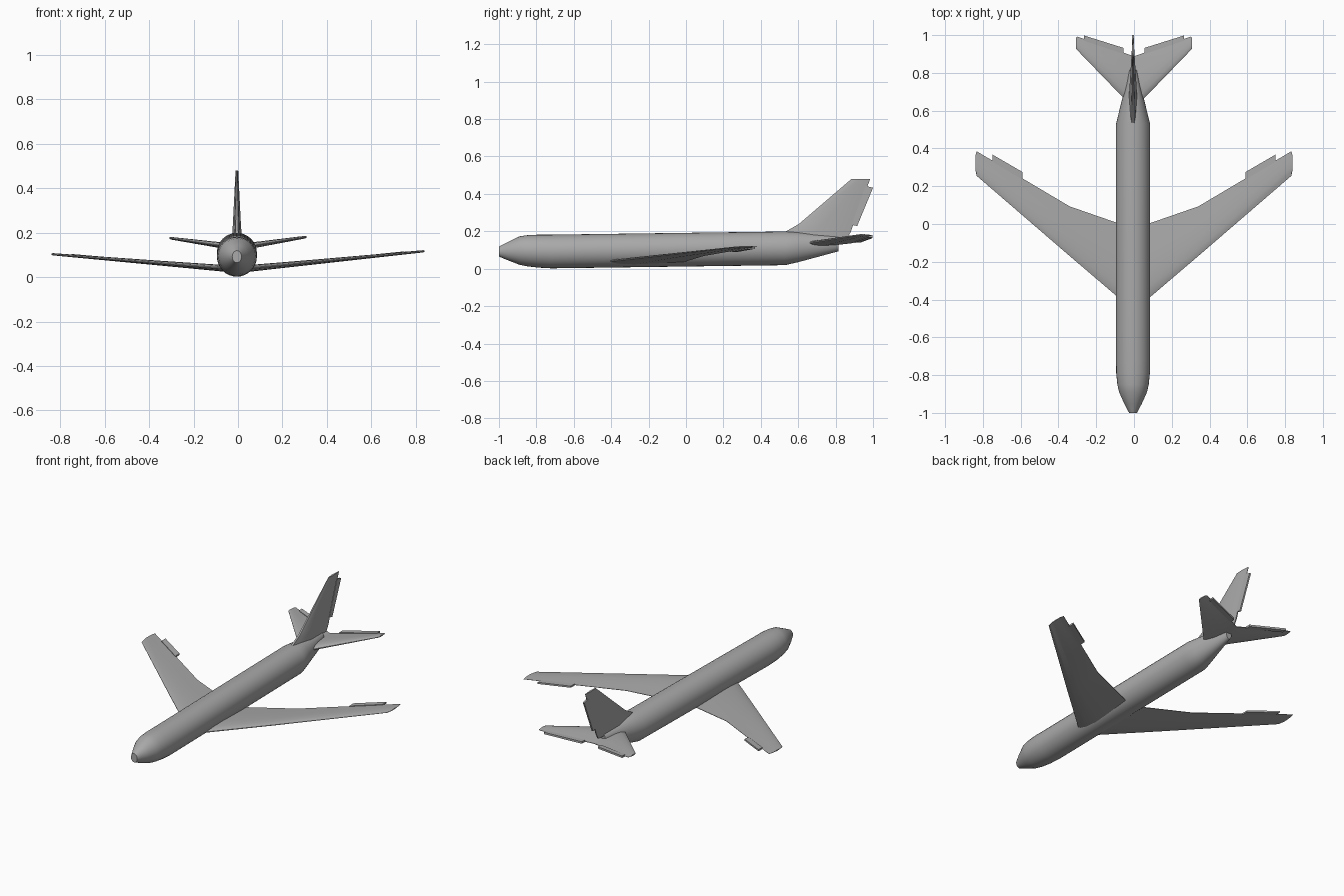
import bpy, bmesh, math
from mathutils import Vector

cube = bpy.data.objects.get("Cube")
if cube:
    bpy.data.objects.remove(cube)

grey = bpy.data.materials.new("plain grey")
grey.use_nodes = True
colour = (0.4, 0.4, 0.4, 1)
grey.diffuse_color = colour
grey.node_tree.nodes["Principled BSDF"].inputs["Base Color"].default_value = colour

MID = -0.005    # centre line of the body
ROLL = 0.008    # slight lean of the airframe


def loft(name, rings, angle=25):
    """Skin a row of closed rings and cap both ends."""
    bm = bmesh.new()
    rows = [[bm.verts.new(p) for p in ring] for ring in rings]
    n = len(rows[0])
    for a, b in zip(rows, rows[1:]):
        for i in range(n):
            j = (i + 1) % n
            bm.faces.new((a[i], a[j], b[j], b[i]))
    bm.faces.new(rows[0])
    bm.faces.new(rows[-1])
    bmesh.ops.recalc_face_normals(bm, faces=bm.faces)
    mesh = bpy.data.meshes.new(name)
    bm.to_mesh(mesh)
    bm.free()
    mesh.materials.append(grey)
    obj = bpy.data.objects.new(name, mesh)
    bpy.context.collection.objects.link(obj)
    bpy.ops.object.select_all(action='DESELECT')
    obj.select_set(True)
    bpy.context.view_layer.objects.active = obj
    bpy.ops.object.shade_smooth_by_angle(angle=math.radians(angle))
    return obj


# Chord fraction and thickness fraction, front to back
FOIL = [(0, 0.15), (0.04, 0.5), (0.15, 0.85), (0.35, 1), (0.65, 0.65), (1, 0.1)]
FIN_FOIL = [(0, 0.3), (0.1, 0.6), (0.45, 1), (1, 0.15)]
SLAB = [(0, 1), (1, 1)]


def section(front, back, half, across, foil):
    front, back, across = Vector(front), Vector(back), Vector(across)
    upper = [front.lerp(back, t) + across * half * k for t, k in foil]
    lower = [front.lerp(back, t) - across * half * k for t, k in reversed(foil)]
    return upper + lower


def flat_surface(name, side, sections, foil):
    """Wing-like part: each section is x, front y, z, back y, z, half thickness."""
    rings = []
    for x, y1, z1, y2, z2, half in sections:
        sx = side * x
        lean = ROLL * sx
        rings.append(section((sx, y1, z1 + lean), (sx, y2, z2 + lean),
                             half, (0, 0, 1), foil))
    loft(name, rings)


def fin_surface(name, sections, foil):
    """Upright part: each section is front y, z, back y, z, half thickness."""
    loft(name, [section((MID, y1, z1), (MID, y2, z2), half, (1, 0, 0), foil)
                for y1, z1, y2, z2, half in sections])


# Body: y, centre z, half width, half height
STATIONS = [(-1, 0.092, 0.021, 0.027), (-0.95, 0.094, 0.047, 0.05),
            (-0.89, 0.097, 0.074, 0.076), (-0.85, 0.096, 0.083, 0.083),
            (-0.79, 0.094, 0.089, 0.088), (-0.72, 0.092, 0.09, 0.09),
            (0.53, 0.109, 0.09, 0.09), (0.6, 0.115, 0.073, 0.08),
            (0.815, 0.133, 0.02, 0.04)]
SIDES = 32
rings = []
for y, z, w, h in STATIONS:
    angles = [2 * math.pi * i / SIDES for i in range(SIDES)]
    rings.append([(MID + w * math.cos(a), y, z + h * math.sin(a)) for a in angles])
loft("fuselage", rings, 30)

for side, label in ((1, "left"), (-1, "right")):
    # Swept wing with a kinked trailing edge and bowed tip
    flat_surface(label + "_wing", side, [
        (0.0, -0.46, 0.035, -0.025, 0.033, 0.016),
        (0.34, -0.17, 0.064, 0.093, 0.066, 0.011),
        (0.833, 0.255, 0.108, 0.385, 0.112, 0.005),
        (0.84, 0.29, 0.109, 0.36, 0.112, 0.003)], FOIL)
    # Aileron plate behind the wing
    flat_surface(label + "_aileron", side, [
        (0.59, 0.235, 0.089, 0.275, 0.09, 0.005),
        (0.75, 0.33, 0.104, 0.368, 0.105, 0.005)], SLAB)
    # Tailplane
    flat_surface(label + "_tailplane", side, [
        (0.0, 0.61, 0.13, 0.888, 0.138, 0.016),
        (0.3, 0.92, 0.177, 0.992, 0.177, 0.006),
        (0.308, 0.93, 0.178, 0.985, 0.178, 0.004)], FOIL)
    # Elevator plate
    flat_surface(label + "_elevator", side, [
        (0.055, 0.9, 0.145, 0.932, 0.146, 0.006),
        (0.265, 0.97, 0.171, 0.998, 0.172, 0.006)], SLAB)

# Fin, with the low fillet running forward along the body
fin_surface("fin", [(0.52, 0.17, 0.86, 0.16, 0.022),
                    (0.535, 0.2, 0.88, 0.195, 0.021),
                    (0.605, 0.24, 0.895, 0.24, 0.018),
                    (0.885, 0.48, 0.985, 0.48, 0.006)], FIN_FOIL)
fin_surface("rudder", [(0.885, 0.235, 0.915, 0.228, 0.005),
                       (0.96, 0.443, 1.0, 0.433, 0.005)], SLAB)
